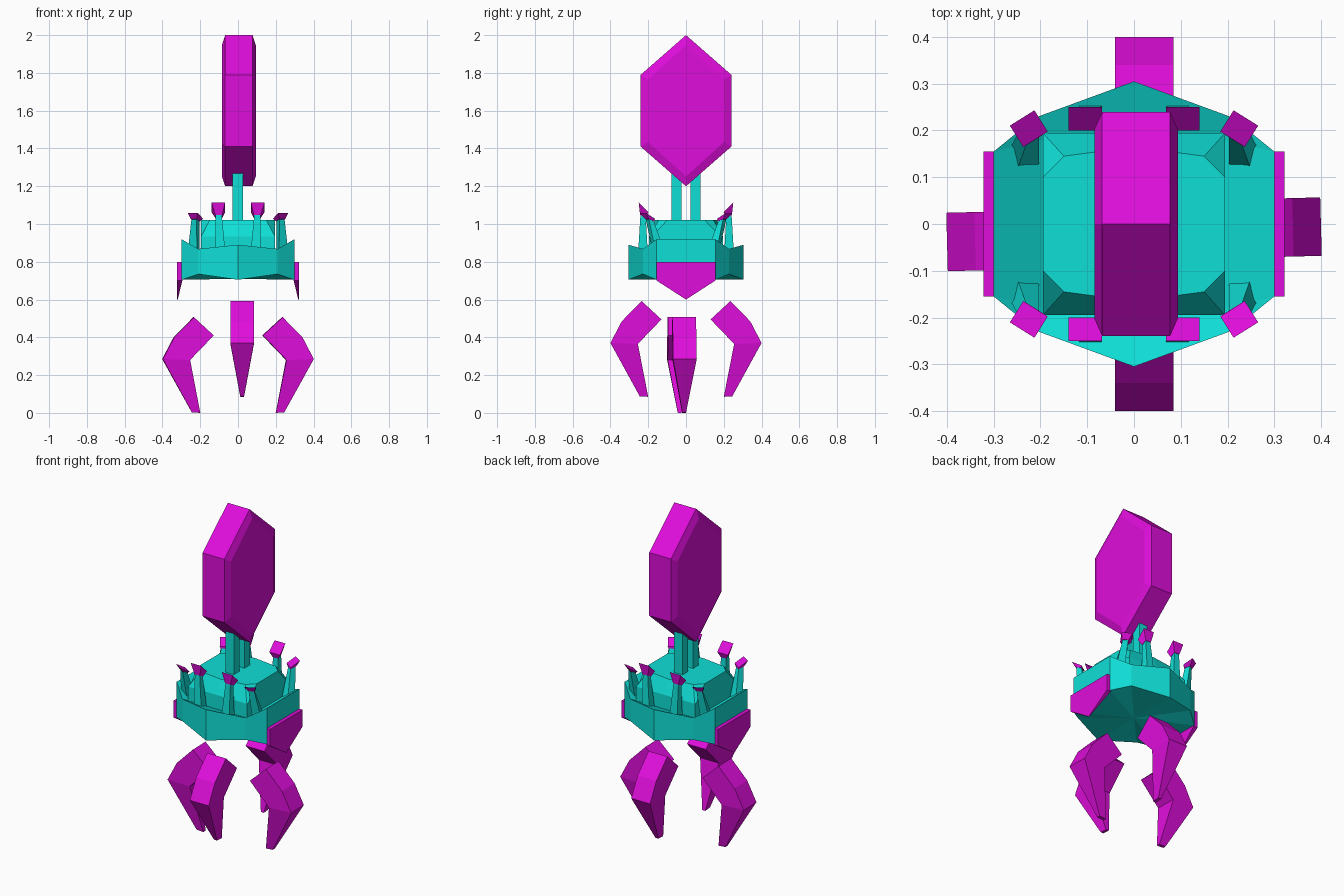
import bpy, bmesh
from math import radians
from mathutils import Matrix, Vector

cube = bpy.data.objects.get("Cube")
if cube:
    bpy.data.objects.remove(cube, do_unlink=True)


def material(name, rgb):
    m = bpy.data.materials.new(name)
    m.use_nodes = True
    m.diffuse_color = (*rgb, 1)
    m.node_tree.nodes["Principled BSDF"].inputs["Base Color"].default_value = (*rgb, 1)
    return m


TEAL = material("teal", (0.005, 0.74, 0.68))
MAGENTA = material("magenta", (0.74, 0.004, 0.71))


def add_mesh(name, verts, faces, mat):
    bm = bmesh.new()
    vs = [bm.verts.new(v) for v in verts]
    for f in faces:
        bm.faces.new([vs[i] for i in f])
    bmesh.ops.recalc_face_normals(bm, faces=bm.faces)
    me = bpy.data.meshes.new(name)
    bm.to_mesh(me)
    bm.free()
    me.materials.append(mat)
    ob = bpy.data.objects.new(name, me)
    bpy.context.collection.objects.link(ob)
    return ob


def loft(name, rings, mat, bottom_centre=None):
    """Skin a stack of equal rings and close both ends."""
    n = len(rings[0])
    verts = [v for r in rings for v in r]
    faces = [(k * n + i, k * n + (i + 1) % n, (k + 1) * n + (i + 1) % n, (k + 1) * n + i)
             for k in range(len(rings) - 1) for i in range(n)]
    faces.append(tuple(range(len(verts) - n, len(verts))))
    if bottom_centre:
        verts.append(bottom_centre)
        faces += [(i, (i + 1) % n, len(verts) - 1) for i in range(n)]
    else:
        faces.append(tuple(range(n)))
    return add_mesh(name, verts, faces, mat)


def four_way(quarter):
    """Mirror a quarter outline, starting at x = 0, into a full ring."""
    half = quarter + [(x, -y, z) for x, y, z in reversed(quarter)]
    return half + [(-x, y, z) for x, y, z in reversed(half[1:-1])]


# Body: faceted hull with a sunken rim around a raised deck
loft("body", [four_way(q) for q in (
    [(0, -.305, .705), (.21, -.228, .735), (.30, -.155, .705)],
    [(0, -.305, .89), (.21, -.228, .868), (.30, -.155, .92)],
    [(0, -.195, .85), (.195, -.195, .85), (.195, -.18, .85)],
    [(0, -.195, .935), (.195, -.195, .935), (.195, -.18, .935)],
    [(0, -.165, 1.02), (.15, -.145, 1.02), (.195, -.10, 1.02)],
)], TEAL, (0, 0, .71))

# Pointed side plates, thinning to the tip
shield = [(-.155, .80), (.155, .80), (.155, .70), (0, .60), (-.155, .70)]
for side, s in (("left", 1), ("right", -1)):
    inner = [(s * (.319 if z < .65 else .295), y, z) for y, z in shield]
    outer = [(s * .322, y, z) for y, z in shield]
    loft(side + "_plate", [inner, outer], MAGENTA)

# Twin neck posts
for name, y in (("front_post", -.05), ("back_post", .05)):
    loft(name, [[(x, y + d, z) for x, d in ((-.03, -.026), (.026, -.026), (.026, .026), (-.03, .026))]
                for z in (1.0, 1.27)], TEAL)

# Hexagonal crystal with bevelled rims
rim = [(0, 2), (.24, 1.79), (.24, 1.41), (0, 1.2), (-.24, 1.41), (-.24, 1.79)]
face = [(y * .84, 1.6 + (z - 1.6) * .87) for y, z in rim]
loft("crystal", [[(x, y, z) for y, z in pts] for x, pts in
                 ((-.085, face), (-.068, rim), (.077, rim), (.094, face))], MAGENTA)


def square(centre, half, yaw=0, tilt=0):
    m = (Matrix.Translation(centre) @ Matrix.Rotation(radians(yaw), 4, "Z")
         @ Matrix.Rotation(radians(tilt), 4, "X"))
    return [m @ Vector((x * half, y * half, 0)) for x, y in ((-1, -1), (1, -1), (1, 1), (-1, 1))]


# Stalks with flared caps: name, base, stem top, cap top, yaw, cap tilt, cap size
STALKS = (
    ("inner", (.092, -.228, .84), (.102, -.227, 1.04), (.104, -.225, 1.088), 0, -45, .036),
    ("corner", (.235, -.14, .84), (.225, -.192, 1.02), (.225, -.204, 1.043), 32, -30, .031),
)
for kind, base, neck, top, yaw, tilt, size in STALKS:
    stem = [square(base, .026, yaw * .5), square(neck, .016, yaw, tilt * .6)]
    cap = [square(neck, .018, yaw, tilt * .6), square(top, size, yaw, tilt)]
    for sx, side in ((1, "left"), (-1, "right")):
        for sy, end in ((1, "front"), (-1, "back")):
            for part, rings, mat in (("stem", stem, TEAL), ("cap", cap, MAGENTA)):
                flipped = [[(v.x * sx, v.y * sy, v.z) for v in r] for r in rings]
                loft(f"{end}_{side}_{kind}_{part}", flipped, mat)

# Claws: bent profile (radius, height), wide above and tapering to the tip
CLAW = [(.13, .41), (.235, .507), (.34, .40), (.40, .285), (.245, .003), (.20, 0), (.255, .28)]
N = len(CLAW)


def claw(name, angle, offset, lift):
    widths = [.01 if z < .1 else .0625 for r, z in CLAW]
    verts = [(r, s * w, z + lift) for s in (-1, 1) for (r, z), w in zip(CLAW, widths)]
    faces = [(i, (i + 1) % N, N + (i + 1) % N, N + i) for i in range(N)]
    for k in (0, N):
        faces += [(k, k + 1, k + 2, k + 3, k + 6), (k + 3, k + 4, k + 5, k + 6)]
    ob = add_mesh(name, verts, faces, MAGENTA)
    ob.data.transform(Matrix.Translation(offset) @ Matrix.Rotation(radians(angle), 4, "Z"))


claw("left_claw", 1.5, (0, -.016, 0), 0)
claw("right_claw", 181.5, (0, -.028, 0), 0)
claw("front_claw", -90, (.022, 0, 0), .085)
claw("back_claw", 90, (.022, 0, 0), .085)
